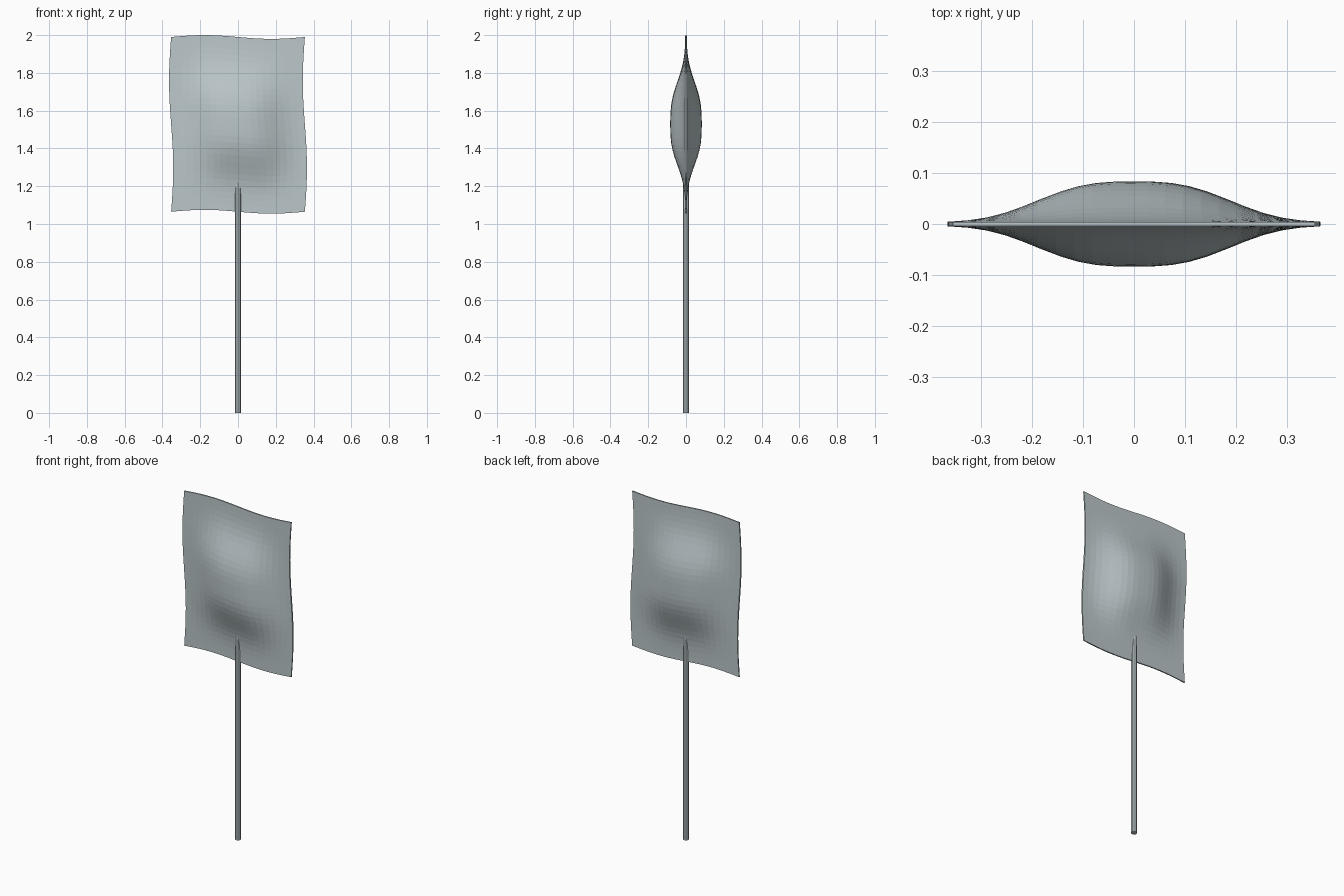
import bpy, bmesh, math

cube = bpy.data.objects.get("Cube")
if cube:
    bpy.data.objects.remove(cube, do_unlink=True)

HALF_W, HALF_H, MID_Z = 0.354, 0.4625, 1.5275
RIM, BULGE = 0.0035, 0.08


def make_material(name, color):
    mat = bpy.data.materials.new(name)
    mat.use_nodes = True
    mat.diffuse_color = color
    mat.node_tree.nodes["Principled BSDF"].inputs["Base Color"].default_value = color
    return mat


def finish(bm, name, mat):
    bmesh.ops.recalc_face_normals(bm, faces=bm.faces)
    mesh = bpy.data.meshes.new(name)
    bm.to_mesh(mesh)
    bm.free()
    mesh.materials.append(mat)
    obj = bpy.data.objects.new(name, mesh)
    bpy.context.collection.objects.link(obj)
    return obj


def puff(x, z):
    """Flat-topped swelling around the sweet inside the wrapper."""
    reach = 0.262 if z > 0 else 0.25
    return BULGE * math.exp(-(abs(x) / 0.218) ** 2.9 - (abs(z) / reach) ** 2.9)


grey = make_material("pale blue grey", (0.50, 0.57, 0.59, 1))

# Wrapper: two puffed sheets with wavy edges, joined round the rim
bm = bmesh.new()
for side in (-1, 1):
    sheet = bmesh.ops.create_grid(bm, x_segments=20, y_segments=28, size=1)
    for v in sheet["verts"]:
        x, z = v.co.x * HALF_W, v.co.y * HALF_H
        v.co = (x - 0.011 * math.sin(math.pi * z / HALF_H),
                side * (RIM + puff(x, z)),
                MID_Z + z - 0.01 * math.sin(math.pi * x / HALF_W))
rim = [e for e in bm.edges if e.is_boundary]
bmesh.ops.bridge_loops(bm, edges=rim)
finish(bm, "wrapper", grey)

# Stick: plain rod running up into the wrapper
bm = bmesh.new()
bmesh.ops.create_cone(bm, cap_ends=True, segments=10, radius1=0.017,
                      radius2=0.017, depth=1.35)
bmesh.ops.translate(bm, verts=bm.verts, vec=(0, 0, 0.675))
finish(bm, "stick", grey)
